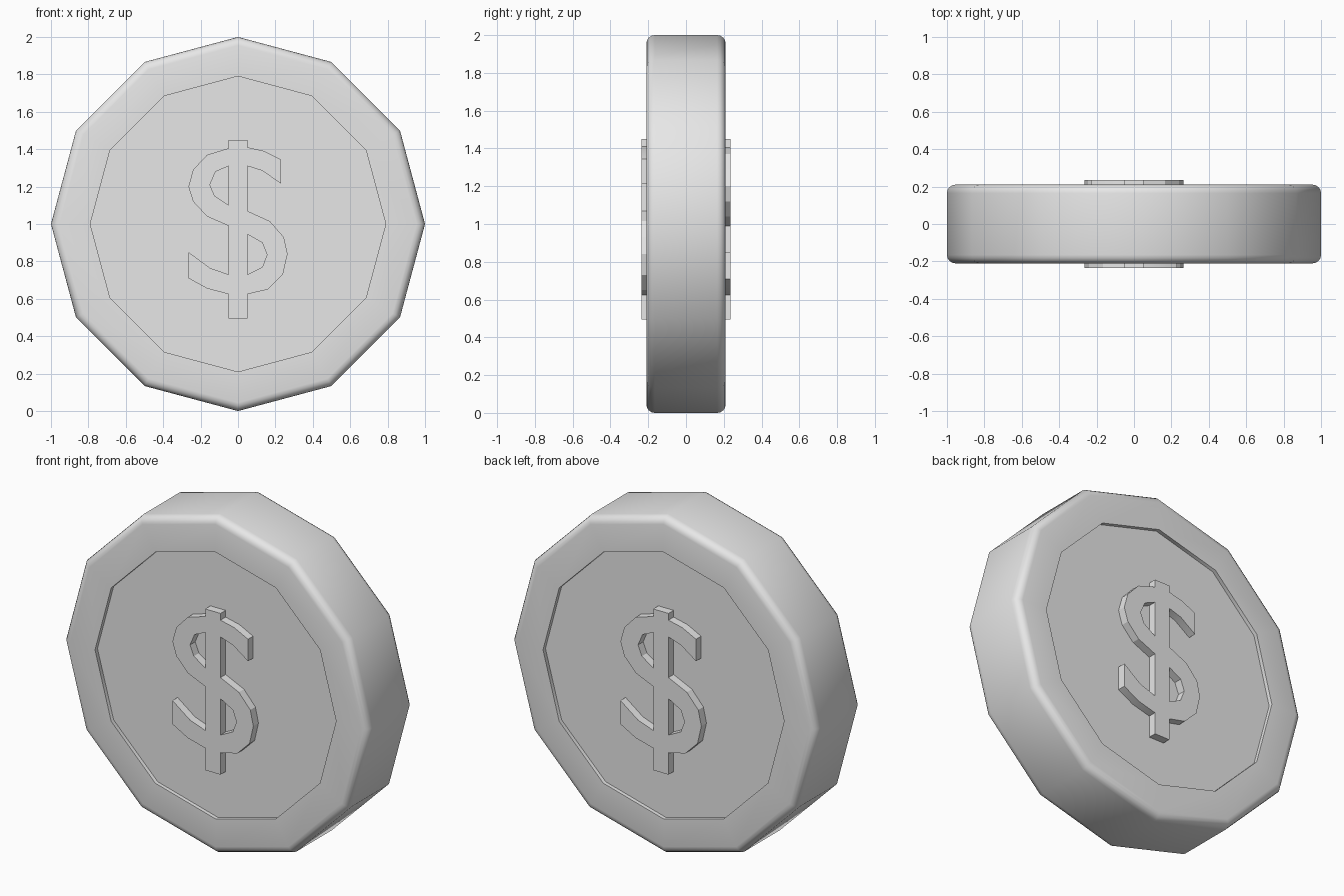
import bpy
import bmesh
from math import sin, cos, pi, radians
from mathutils import Matrix, Vector

cube = bpy.data.objects.get("Cube")
if cube:
    bpy.data.objects.remove(cube, do_unlink=True)

SIDES = 12
HALF = 0.21        # half thickness of the rim
FLOOR = 0.187      # recessed face
EMBLEM = 0.235     # top of the raised emblem
BEVEL = 0.045
CENTRE = Vector((0, 0, 1))

grey = bpy.data.materials.new("plain_grey")
grey.use_nodes = True
colour = (0.8, 0.8, 0.8, 1)
grey.diffuse_color = colour
grey.node_tree.nodes["Principled BSDF"].inputs["Base Color"].default_value = colour


def add_object(name, mesh, angle):
    """Link a mesh, give it the material and smooth it up to an angle."""
    obj = bpy.data.objects.new(name, mesh)
    bpy.context.collection.objects.link(obj)
    mesh.materials.clear()
    mesh.materials.append(grey)
    bpy.ops.object.select_all(action="DESELECT")
    obj.select_set(True)
    bpy.context.view_layer.objects.active = obj
    bpy.ops.object.shade_smooth_by_angle(angle=radians(angle))
    return obj


# Coin body: half profile (radius, depth), mirrored and spun in twelve steps
arc = [(1 - BEVEL + BEVEL * cos(a), HALF - BEVEL + BEVEL * sin(a))
       for a in (i * pi / 8 for i in range(5))]
half = arc + [(0.79, HALF), (0.79, FLOOR), (0, FLOOR)]
profile = [(r, -y) for r, y in reversed(half)] + half

bm = bmesh.new()
verts = [bm.verts.new((r, y, 0)) for r, y in profile]
edges = [bm.edges.new(pair) for pair in zip(verts, verts[1:])]
bmesh.ops.spin(bm, geom=verts + edges, cent=(0, 0, 0), axis=(0, 1, 0),
               angle=2 * pi, steps=SIDES)
bmesh.ops.remove_doubles(bm, verts=bm.verts, dist=0.0005)
bmesh.ops.recalc_face_normals(bm, faces=bm.faces)
bmesh.ops.translate(bm, verts=bm.verts, vec=CENTRE)
body = bpy.data.meshes.new("coin_body")
bm.to_mesh(body)
bm.free()
add_object("coin_body", body, 40)

# Emblem: outline and two openings, in hundredths around the coin centre
BAR = 5
outline = [(-BAR, 45), (-BAR, 40.5), (-16.5, 37), (-24, 29), (-26.5, 20),
           (-24, 12), (-16.5, 4), (-BAR, -1), (-BAR, -27), (-15, -23.5),
           (-26.5, -15), (-26.5, -29), (-16.5, -34.5), (-BAR, -37.5),
           (-BAR, -50.5), (BAR, -50.5), (BAR, -37.5), (16, -35), (24, -27),
           (26.5, -16), (24.5, -7), (17, 1.5), (BAR, 7), (BAR, 31),
           (13, 28.5), (23, 21.5), (23, 34.5), (14, 39), (BAR, 41), (BAR, 45)]
upper_opening = [(-BAR, 31), (-12, 28), (-15, 21), (-12.5, 15), (-BAR, 10)]
lower_opening = [(BAR, -5.5), (13, -10), (15.5, -16.5), (13, -23), (BAR, -27)]

# The emblem sinks slightly into the recessed face
BASE = FLOOR - 0.01
curve = bpy.data.curves.new("emblem_profile", "CURVE")
curve.dimensions = "2D"
curve.fill_mode = "BOTH"
curve.extrude = (EMBLEM - BASE) / 2
for loop in (outline, upper_opening, lower_opening):
    spline = curve.splines.new("POLY")
    spline.points.add(len(loop) - 1)
    for point, (x, z) in zip(spline.points, loop):
        point.co = (x / 100, z / 100, 0, 1)
    spline.use_cyclic_u = True

helper = bpy.data.objects.new("emblem_profile", curve)
bpy.context.collection.objects.link(helper)
graph = bpy.context.evaluated_depsgraph_get()
emblem = bpy.data.meshes.new_from_object(helper.evaluated_get(graph))
bpy.data.objects.remove(helper, do_unlink=True)

bm = bmesh.new()
bm.from_mesh(emblem)
bmesh.ops.remove_doubles(bm, verts=bm.verts, dist=0.0005)
bmesh.ops.recalc_face_normals(bm, faces=bm.faces)
bm.to_mesh(emblem)
bm.free()

# The same emblem stands on both faces, turned half round for the back
for name, turn in (("front_emblem", 0), ("back_emblem", pi)):
    mesh = emblem.copy()
    mesh.transform(Matrix.Translation(CENTRE) @ Matrix.Rotation(turn, 4, "Z")
                   @ Matrix.Translation((0, -(EMBLEM + BASE) / 2, 0))
                   @ Matrix.Rotation(pi / 2, 4, "X"))
    add_object(name, mesh, 20)
bpy.data.meshes.remove(emblem)
